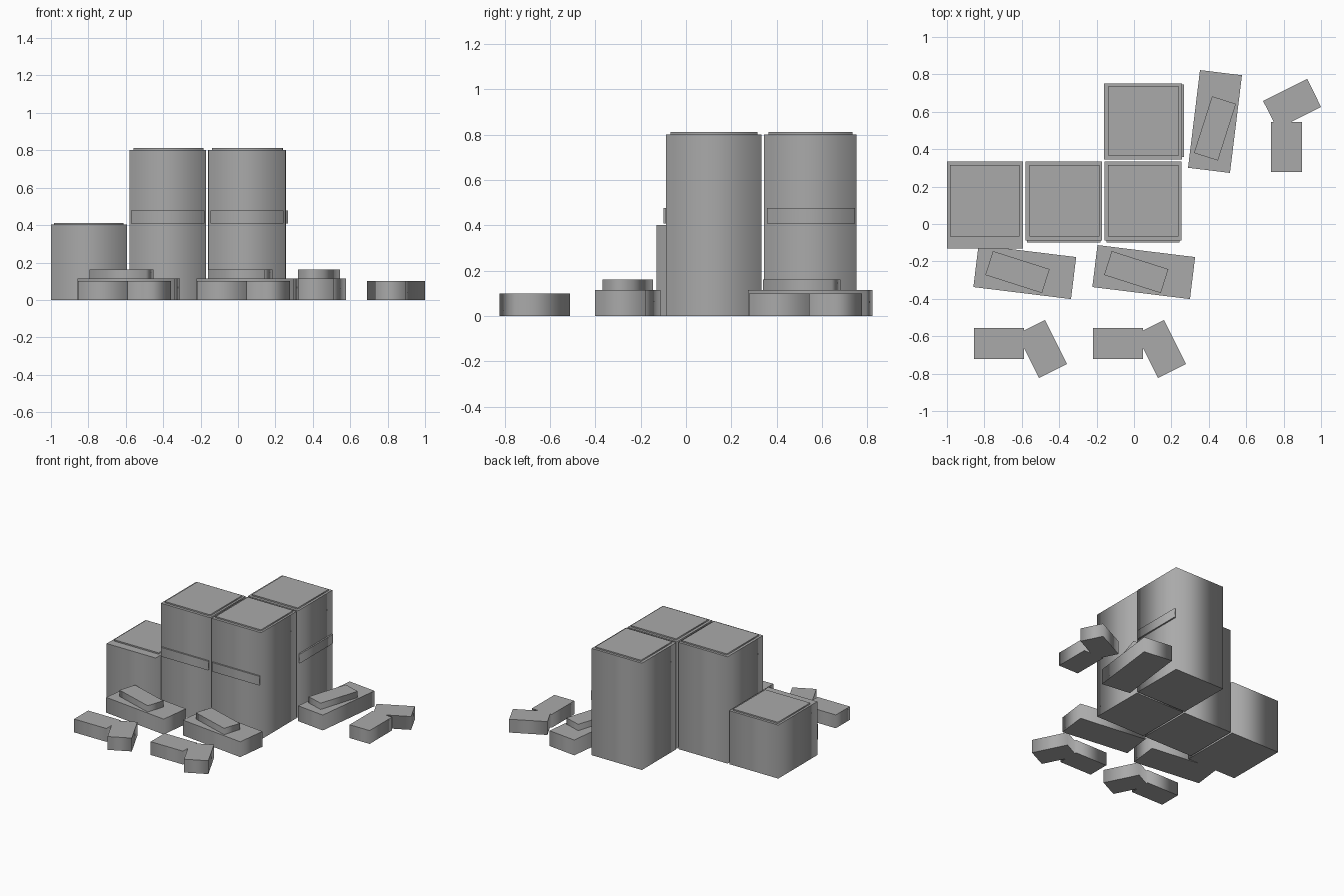
import bpy, bmesh
from math import radians
from mathutils import Matrix

if "Cube" in bpy.data.objects:
    bpy.data.objects.remove(bpy.data.objects["Cube"])

grey = bpy.data.materials.new("concrete_grey")
grey.diffuse_color = (0.4, 0.4, 0.4, 1)
grey.use_nodes = True
grey.node_tree.nodes["Principled BSDF"].inputs["Base Color"].default_value = grey.diffuse_color


def prism(name, outline, z0, z1, at=(0, 0), turn=0):
    """Extrude a flat outline, with smooth sides and crisp caps."""
    bm = bmesh.new()
    base = bm.faces.new([bm.verts.new((x, y, z0)) for x, y in outline])
    top = bmesh.ops.extrude_face_region(bm, geom=[base], use_keep_orig=True)
    for v in top["geom"]:
        if isinstance(v, bmesh.types.BMVert):
            v.co.z = z1
    bmesh.ops.recalc_face_normals(bm, faces=bm.faces[:])
    for f in bm.faces:
        f.smooth = abs(f.normal.z) < 0.5
    for e in bm.edges:
        if any(not f.smooth for f in e.link_faces):
            e.smooth = False
    bm.transform(Matrix.Translation((at[0], at[1], 0))
                 @ Matrix.Rotation(radians(turn), 4, 'Z'))
    mesh = bpy.data.meshes.new(name)
    bm.to_mesh(mesh)
    bm.free()
    mesh.materials.append(grey)
    obj = bpy.data.objects.new(name, mesh)
    bpy.context.collection.objects.link(obj)
    return obj


def box(name, x0, x1, y0, y1, z0, z1, at=(0, 0), turn=0):
    return prism(name, [(x0, y0), (x1, y0), (x1, y1), (x0, y1)], z0, z1, at, turn)


# Upright blocks, each with a thin inset lid
blocks = [
    ("short_block", (-1.0, -0.593, -0.13, 0.333, 0.402), (-0.984, -0.612, -0.068, 0.315)),
    ("left_tower", (-0.579, -0.17, -0.088, 0.333, 0.802), (-0.56, -0.185, -0.068, 0.315)),
    ("front_tower", (-0.157, 0.253, -0.088, 0.333, 0.802), (-0.138, 0.238, -0.068, 0.315)),
    ("back_tower", (-0.16, 0.257, 0.345, 0.752, 0.802), (-0.14, 0.24, 0.365, 0.734)),
]
for name, (x0, x1, y0, y1, h), lid in blocks:
    box(name, x0, x1, y0, y1, 0, h)
    box(name + "_lid", *lid, h, h + 0.01)

# Raised bands across the outer tower faces
box("left_tower_band", -0.571, -0.18, -0.099, -0.087, 0.408, 0.477)
box("front_tower_band", -0.147, 0.244, -0.099, -0.087, 0.408, 0.477)
box("back_tower_band", 0.256, 0.268, 0.357, 0.746, 0.408, 0.477)

# Low slabs with a skewed slab on top, and bent footstones
bent = [(-.134, -.083), (.134, -.083), (.134, -.024), (.214, -.184), (.364, -.11),
        (.246, .126), (.134, .069), (.134, .083), (-.134, .083)]
groups = [
    ("left", (-0.584, -0.257), (-0.623, -0.257), (-0.722, -0.639), 0),
    ("front", (0.052, -0.257), (0.012, -0.257), (-0.086, -0.639), 0),
    ("back", (0.433, 0.548), (0.433, 0.511), (0.816, 0.412), 90),
]
for side, slab, top, stone, turn in groups:
    box(side + "_slab", -0.263, 0.263, -0.113, 0.113, 0, 0.115, slab, turn - 7)
    box(side + "_upper_slab", -0.159, 0.159, -0.067, 0.067, 0.115, 0.162, top, turn - 17.7)
    prism(side + "_bent_stone", bent, 0, 0.1, stone, turn)
